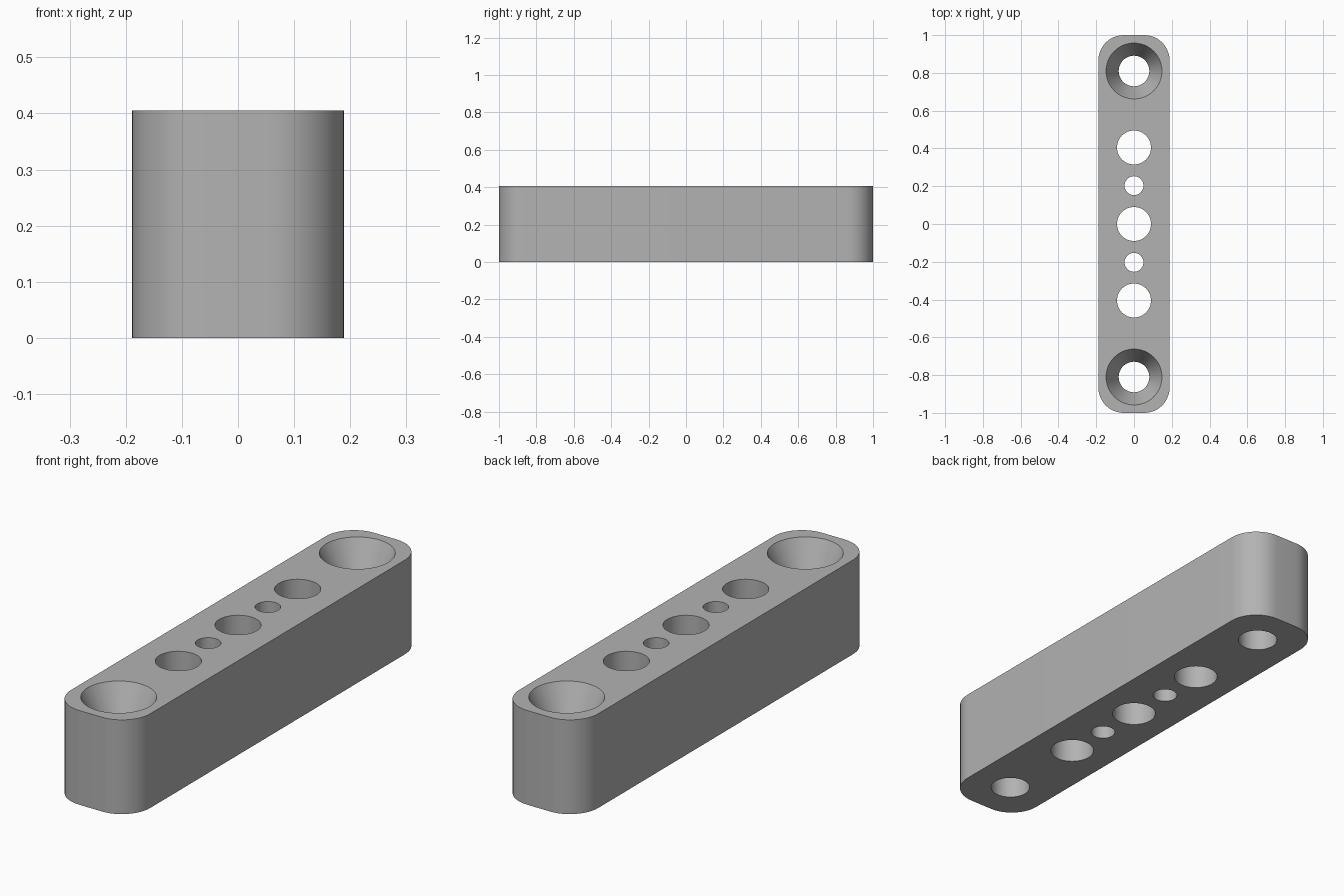
import bpy, bmesh, math

if "Cube" in bpy.data.objects:
    bpy.data.objects.remove(bpy.data.objects["Cube"], do_unlink=True)

HALF_W, HALF_L, HEIGHT, CORNER = 0.189, 1.0, 0.405, 0.135
SEGS = 48

grey = bpy.data.materials.new("plain grey")
grey.use_nodes = True
colour = (0.45, 0.45, 0.45, 1)
grey.diffuse_color = colour
grey.node_tree.nodes["Principled BSDF"].inputs["Base Color"].default_value = colour


def make_object(name, bm):
    bmesh.ops.recalc_face_normals(bm, faces=bm.faces)
    mesh = bpy.data.meshes.new(name)
    bm.to_mesh(mesh)
    bm.free()
    mesh.materials.append(grey)
    obj = bpy.data.objects.new(name, mesh)
    bpy.context.collection.objects.link(obj)
    return obj


def add_lathe(bm, y, profile):
    """Closed turned solid about a vertical axis, from (radius, z) points."""
    rings = []
    for r, z in profile:
        rings.append([bm.verts.new((r * math.cos(a), y + r * math.sin(a), z))
                      for a in (math.tau * i / SEGS for i in range(SEGS))])
    for low, high in zip(rings, rings[1:]):
        for i in range(SEGS):
            j = (i + 1) % SEGS
            bm.faces.new((low[i], low[j], high[j], high[i]))
    bm.faces.new(rings[0][::-1])
    bm.faces.new(rings[-1])


# Rounded bar: corner arcs joined into one outline, then extruded
bm = bmesh.new()
outline = []
for k, (sx, sy) in enumerate([(1, 1), (-1, 1), (-1, -1), (1, -1)]):
    for i in range(13):
        a = math.pi / 2 * (k + i / 12)
        outline.append(bm.verts.new((sx * (HALF_W - CORNER) + CORNER * math.cos(a),
                                     sy * (HALF_L - CORNER) + CORNER * math.sin(a), 0)))
base = bm.faces.new(outline)
top = bmesh.ops.extrude_face_region(bm, geom=[base])["geom"]
bmesh.ops.translate(bm, vec=(0, 0, HEIGHT),
                    verts=[v for v in top if isinstance(v, bmesh.types.BMVert)])
bar = make_object("drilled_bar", bm)

# Hole cutters: straight bores, plus a countersunk bore at each end
bm = bmesh.new()
LOW, HIGH = -0.05, HEIGHT + 0.05
for y, r in [(0, 0.09), (0.405, 0.09), (-0.405, 0.09), (0.203, 0.05), (-0.203, 0.05)]:
    add_lathe(bm, y, [(r, LOW), (r, HIGH)])
for y in (0.81, -0.81):
    add_lathe(bm, y, [(0.081, LOW), (0.081, HEIGHT - 0.135),
                      (0.148, HEIGHT), (0.148, HIGH)])
cutter = make_object("hole_cutter", bm)
cutter.hide_render = True
cutter.hide_set(True)

# Drill the bar and apply the cut
cut = bar.modifiers.new("holes", 'BOOLEAN')
cut.operation = 'DIFFERENCE'
cut.solver = 'EXACT'
cut.object = cutter
bpy.context.view_layer.objects.active = bar
bar.select_set(True)
bpy.ops.object.modifier_apply(modifier=cut.name)
bpy.data.objects.remove(cutter, do_unlink=True)
bpy.ops.object.shade_smooth_by_angle(angle=math.radians(25))
